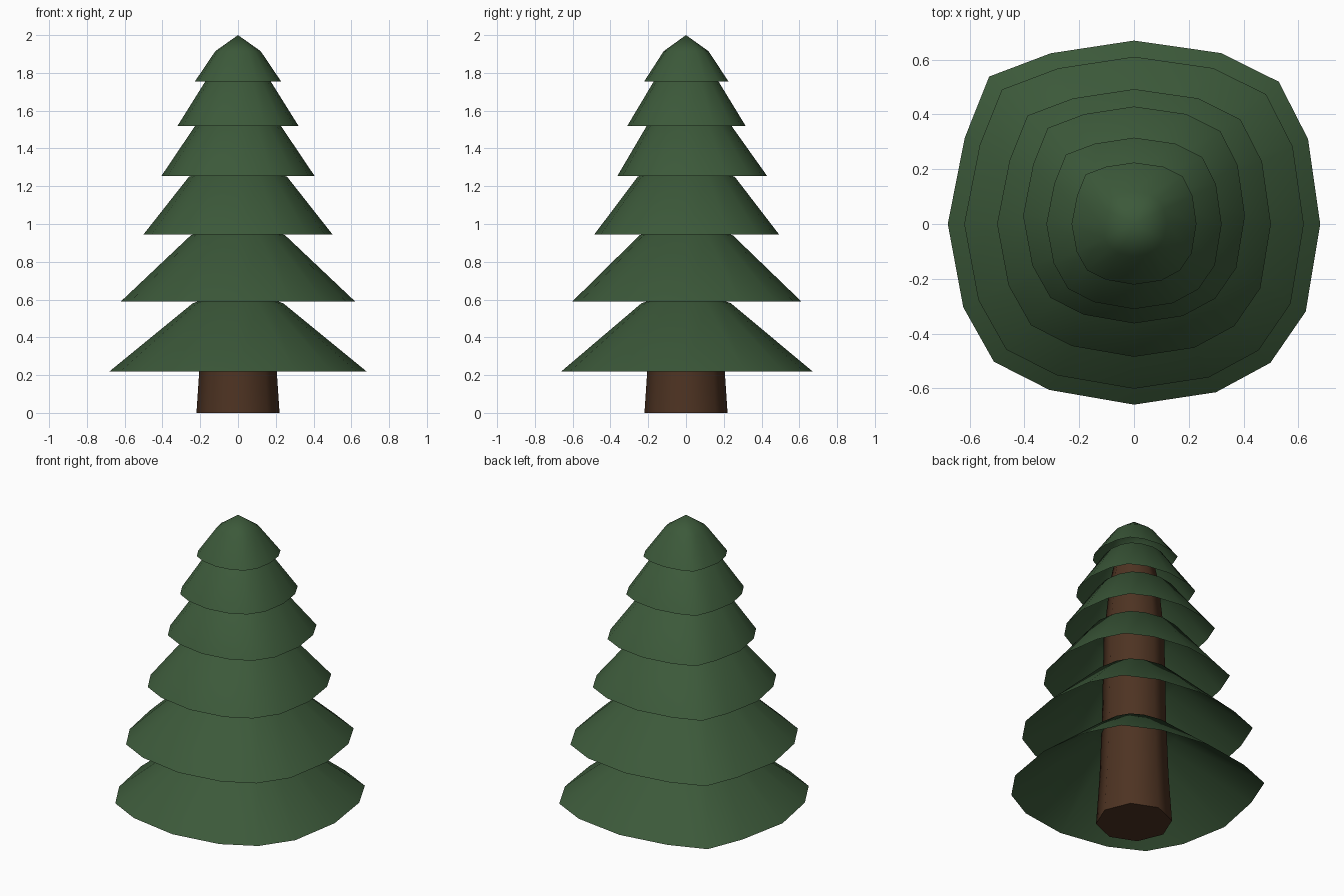
import bpy, bmesh
from math import radians, cos, sin

cube = bpy.data.objects.get("Cube")
if cube:
    bpy.data.objects.remove(cube, do_unlink=True)


def material(name, rgb):
    mat = bpy.data.materials.new(name)
    mat.use_nodes = True
    mat.diffuse_color = (*rgb, 1)
    mat.node_tree.nodes["Principled BSDF"].inputs["Base Color"].default_value = (*rgb, 1)
    return mat


def loft(name, rings, mat, cap=None, tip=None):
    """Join rings of points with quads; optionally cap the base and close to a tip."""
    bm = bmesh.new()
    loops = [[bm.verts.new(p) for p in ring] for ring in rings]
    n = len(loops[0])
    for low, high in zip(loops, loops[1:]):
        for i in range(n):
            j = (i + 1) % n
            bm.faces.new((low[i], low[j], high[j], high[i]))
    if cap:
        bm.faces.new(loops[0][::-1])
    if tip:
        top = bm.verts.new(tip)
        for i in range(n):
            bm.faces.new((loops[-1][i], loops[-1][(i + 1) % n], top))
    mesh = bpy.data.meshes.new(name)
    bm.to_mesh(mesh)
    bm.free()
    mesh.materials.append(mat)
    obj = bpy.data.objects.new(name, mesh)
    bpy.context.collection.objects.link(obj)
    bpy.ops.object.select_all(action="DESELECT")
    obj.select_set(True)
    bpy.context.view_layer.objects.active = obj
    bpy.ops.object.shade_smooth_by_angle(angle=radians(60))
    return obj


green = material("needle green", (0.045, 0.1, 0.042))
brown = material("bark brown", (0.075, 0.033, 0.016))

# Slightly uneven outline shared by all branch tiers
ANGLES = [90 * q + a for q in range(4) for a in (0, 26, 44.5, 63)]
OUTLINE = [1, 1.04, 1.09, 1.03, 0.985, 1.02, 1.11, 1.02,
           1, 1.02, 1.055, 1, 0.97, 1.005, 1.045, 1.035]


def tier_ring(radius, z, y_shift=0, wobble=1):
    ring = []
    for a, k in zip(ANGLES, OUTLINE):
        r = radius * (1 + (k - 1) * wobble)
        ring.append((r * cos(radians(a)), r * sin(radians(a)) + y_shift, z))
    return ring


# Branch tiers: rim radius, rim height, shoulder radius, shoulder height, rim y shift
TIERS = [
    (0.68, 0.22, 0.24, 0.58, 0),
    (0.62, 0.59, 0.25, 0.94, 0),
    (0.50, 0.945, 0.26, 1.25, 0),
    (0.405, 1.255, 0.22, 1.53, 0.03),
    (0.32, 1.52, 0.17, 1.76, 0),
    (0.228, 1.755, 0.12, 1.915, 0),
]
for number, (rim, z0, shoulder, z1, shift) in enumerate(TIERS, 1):
    rings = [tier_ring(rim, z0, shift), tier_ring(shoulder, z1, shift / 2, 0.5)]
    loft(f"branch_tier_{number}", rings, green, tip=(0, 0, z1 + 0.085))

# Eight-sided tapering trunk running up inside the tiers
trunk_rings = [[(r * cos(radians(45 * i)), r * sin(radians(45 * i)), z) for i in range(8)]
               for r, z in ((0.22, 0), (0.2, 0.3), (0.185, 0.7), (0.175, 1.25), (0.14, 1.6), (0.1, 1.8))]
loft("trunk", trunk_rings, brown, cap=True)
